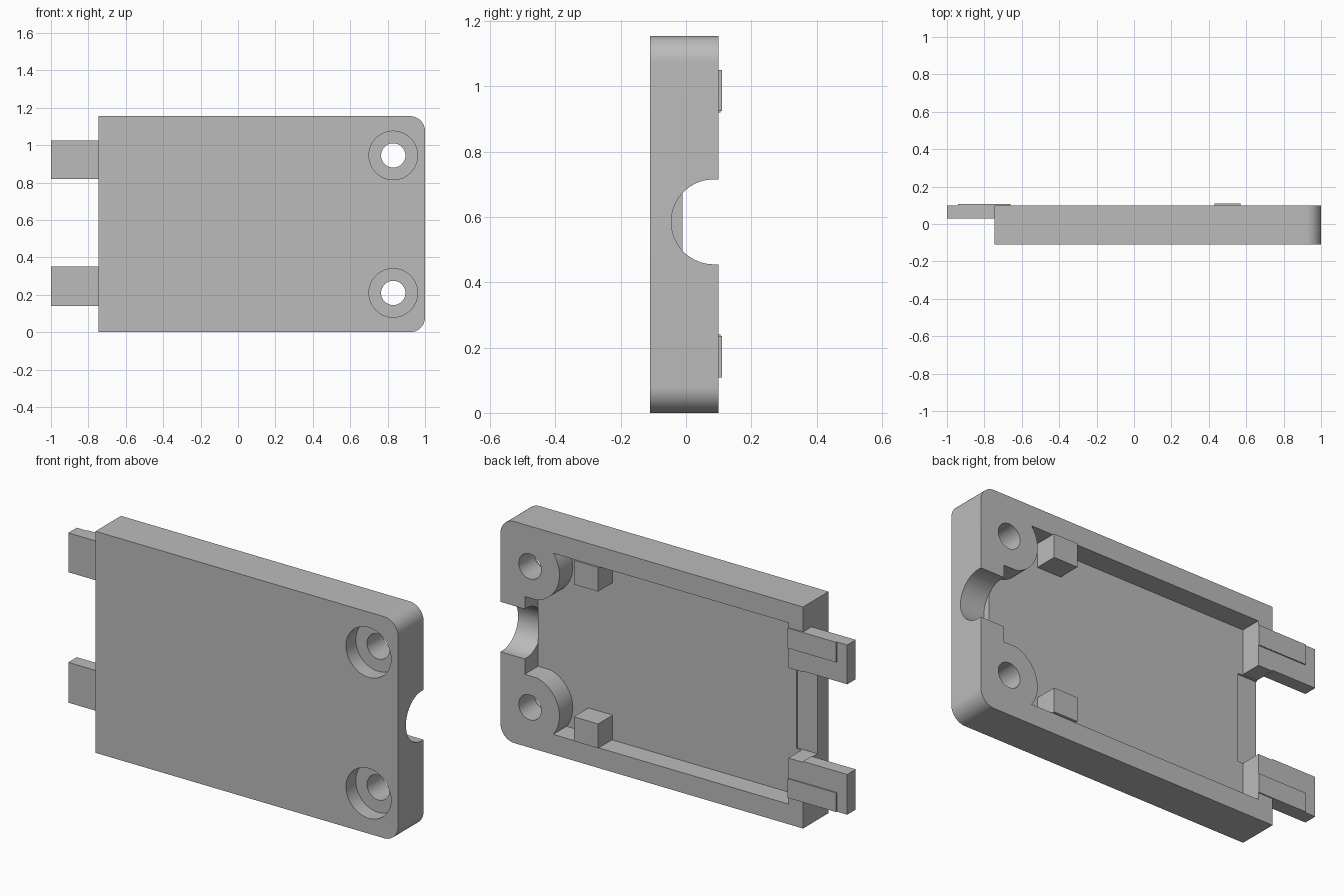
import bpy, bmesh
from math import sin, cos, radians, tau

old = bpy.data.objects.get("Cube")
if old:
    bpy.data.objects.remove(old, do_unlink=True)

grey = bpy.data.materials.new("plain_grey")
grey.use_nodes = True
COLOUR = (0.5, 0.5, 0.5, 1)
grey.diffuse_color = COLOUR
grey.node_tree.nodes["Principled BSDF"].inputs["Base Color"].default_value = COLOUR

MID = 0.5775                    # height of the mirror plane
FLOOR, BACK, FRONT = -0.01, 0.10, -0.11


def prism(name, pts, a, b, axis="y"):
    """Extrude an (x, z) profile along y, or a (y, z) profile along x."""
    bm = bmesh.new()
    place = (lambda p, d: (p[0], d, p[1])) if axis == "y" else (lambda p, d: (d, p[0], p[1]))
    face = bm.faces.new([bm.verts.new(place(p, a)) for p in pts])
    far = bmesh.ops.extrude_face_region(bm, geom=[face])["geom"]
    step = (0, b - a, 0) if axis == "y" else (b - a, 0, 0)
    bmesh.ops.translate(bm, vec=step, verts=[v for v in far if isinstance(v, bmesh.types.BMVert)])
    bmesh.ops.recalc_face_normals(bm, faces=bm.faces)
    mesh = bpy.data.meshes.new(name)
    bm.to_mesh(mesh)
    bm.free()
    mesh.materials.append(grey)
    ob = bpy.data.objects.new(name, mesh)
    bpy.context.collection.objects.link(ob)
    return ob


def arc(cx, cz, r, start, end, n=16):
    angles = [radians(start + (end - start) * i / n) for i in range(n + 1)]
    return [(cx + r * cos(t), cz + r * sin(t)) for t in angles]


def circle(cx, cz, r, n=48):
    return [(cx + r * cos(tau * i / n), cz + r * sin(tau * i / n)) for i in range(n)]


def rect(x0, x1, z0, z1):
    return [(x0, z0), (x1, z0), (x1, z1), (x0, z1)]


def flip(pts):
    return [(x, 2 * MID - z) for x, z in reversed(pts)]


def cut(target, cutter):
    cutter.hide_render = True
    bpy.context.view_layer.objects.active = target
    mod = target.modifiers.new("cut", "BOOLEAN")
    mod.operation = "DIFFERENCE"
    mod.solver = "EXACT"
    mod.object = cutter
    bpy.ops.object.modifier_apply(modifier=mod.name)
    bpy.data.objects.remove(cutter, do_unlink=True)


# Case shell with two rounded corners
lower = [(-0.745, 0)] + arc(0.92, 0.08, 0.08, -90, 0)
case = prism("case_shell", lower + flip(lower), FRONT, BACK)

# Tray hollow, shaped around the two screw bosses
half = [(-0.66, 0.105)] + arc(0.83, 0.21, 0.17, 218, 104.6, 24) + [(0.86, 0.375)]
cut(case, prism("tray_cutter", half + flip(half), FLOOR, 0.2))

# Connector opening in the end wall, with a shallow floor step
cut(case, prism("opening_cutter", rect(-0.8, -0.65, 0.345, 0.815), FLOOR, 0.2))
cut(case, prism("step_cutter", rect(-0.8, -0.63, 0.345, 0.81), -0.018, 0.05))

# Round cable notch
notch = [(0.2, 0.455)] + arc(0.085, 0.585, 0.13, 270, 90, 40) + [(0.2, 0.715)]
cut(case, prism("notch_cutter", notch, 0.86, 1.1, "x"))

# Counterbored screw holes
for z in (0.21, 0.945):
    cut(case, prism("hole_cutter", circle(0.83, z, 0.065), -0.2, 0.2))
    cut(case, prism("counterbore_cutter", circle(0.83, z, 0.13), -0.2, -0.03))

bpy.ops.object.select_all(action="DESELECT")
case.select_set(True)
bpy.context.view_layer.objects.active = case
bpy.ops.object.shade_smooth_by_angle(angle=radians(30))

# Prongs, their raised strips and the stop blocks
for side, z0, z1, s0, s1, b0, b1 in (
        ("lower", 0.14, 0.35, 0.14, 0.24, 0.108, 0.235),
        ("upper", 0.82, 1.025, 0.92, 1.025, 0.925, 1.05)):
    prism(side + "_prong", rect(-1, -0.745, z0, z1), 0.03, BACK)
    prism(side + "_prong_strip", rect(-0.94, -0.66, s0, s1), BACK, 0.106)
    prism(side + "_stop_block", rect(0.43, 0.57, b0, b1), FLOOR, 0.11)
